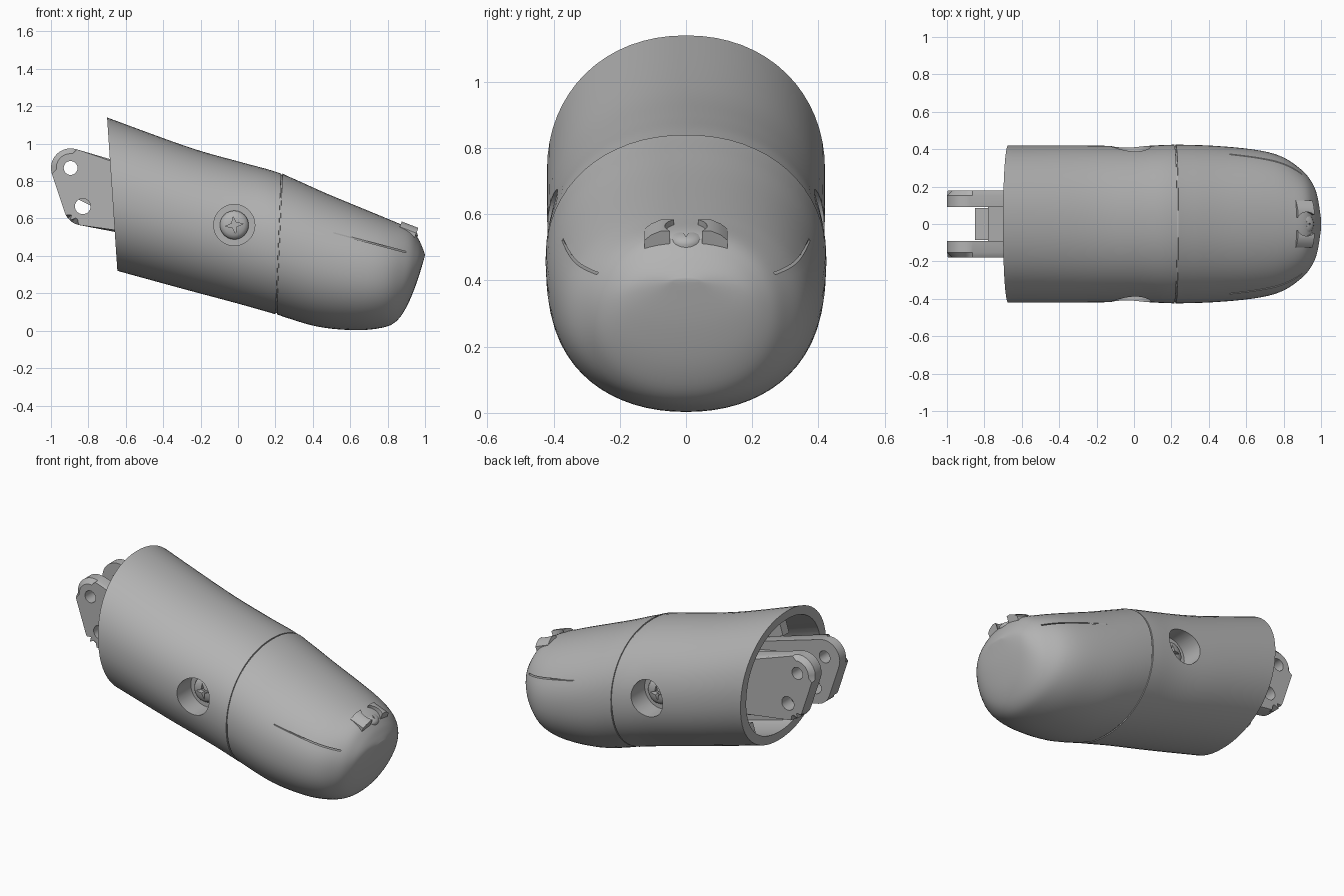
import bpy, bmesh, math
from mathutils import Matrix, Vector

cube = bpy.data.objects.get("Cube")
if cube:
    bpy.data.objects.remove(cube)

GREY = (0.45, 0.45, 0.45, 1)
mat = bpy.data.materials.new("plain grey")
mat.use_nodes = True
mat.diffuse_color = GREY
mat.node_tree.nodes["Principled BSDF"].inputs["Base Color"].default_value = GREY


def finish(name, bm):
    bmesh.ops.recalc_face_normals(bm, faces=bm.faces)
    me = bpy.data.meshes.new(name)
    bm.to_mesh(me)
    bm.free()
    ob = bpy.data.objects.new(name, me)
    bpy.context.collection.objects.link(ob)
    me.materials.append(mat)
    return ob


def activate(ob):
    bpy.ops.object.select_all(action='DESELECT')
    ob.select_set(True)
    bpy.context.view_layer.objects.active = ob


def smooth(ob, angle=32):
    activate(ob)
    bpy.ops.object.shade_smooth_by_angle(angle=math.radians(angle))


def cut(ob, *cutters):
    for c in cutters:
        activate(ob)
        m = ob.modifiers.new("cut", 'BOOLEAN')
        m.object, m.operation, m.solver = c, 'DIFFERENCE', 'EXACT'
        bpy.ops.object.modifier_apply(modifier="cut")
        bpy.data.objects.remove(c)


def mirror_y(ob):
    activate(ob)
    m = ob.modifiers.new("mirror", 'MIRROR')
    m.use_axis = (False, True, False)
    bpy.ops.object.modifier_apply(modifier="mirror")


def prism(name, pts, depth, matrix, chamfer=0):
    """Outline in local XY, extruded along local Z, far rim optionally chamfered."""
    bm = bmesh.new()
    low = [bm.verts.new((x, y, 0)) for x, y in pts]
    high = [bm.verts.new((x, y, depth)) for x, y in pts]
    bm.faces.new(low[::-1])
    top = bm.faces.new(high)
    for i in range(len(pts)):
        j = (i + 1) % len(pts)
        bm.faces.new((low[i], low[j], high[j], high[i]))
    if chamfer:
        bmesh.ops.bevel(bm, geom=list(top.edges), offset=chamfer, segments=1, affect='EDGES')
    bm.transform(matrix)
    return finish(name, bm)


def arc(cx, cy, r, a0, a1, n):
    angles = [math.radians(a0 + (a1 - a0) * i / n) for i in range(n + 1)]
    return [(cx + r * math.cos(a), cy + r * math.sin(a)) for a in angles]


def disc(r, n=32):
    return arc(0, 0, r, 0, 360, n)[:-1]


def rect(x0, x1, y0, y1):
    return [(x0, y0), (x1, y0), (x1, y1), (x0, y1)]


def facing(x, y, z):
    """Local Z points to -y, local Y points up."""
    return Matrix.Translation((x, y, z)) @ Matrix.Rotation(math.pi / 2, 4, 'X')


def ring(st, scale=1.0, n=64, power=2.12):
    tx, tz, bx, bz, w = st
    c = Vector(((tx + bx) / 2, 0, (tz + bz) / 2))
    up = Vector(((tx - bx) / 2, 0, (tz - bz) / 2))
    out = []
    for i in range(n):
        a = 2 * math.pi * i / n
        s, k = [math.copysign(abs(v) ** (2 / power), v) for v in (math.sin(a), math.cos(a))]
        out.append(c + up * k * scale + Vector((0, w * s * scale, 0)))
    return out


def loft(name, rings):
    bm = bmesh.new()
    rows = [[bm.verts.new(p) for p in r] for r in rings]
    n = len(rows[0])
    for a, b in zip(rows, rows[1:]):
        for i in range(n):
            bm.faces.new((a[i], a[(i + 1) % n], b[(i + 1) % n], b[i]))
    bm.faces.new(rows[0])
    bm.faces.new(rows[-1][::-1])
    return finish(name, bm)


def spline(p, q, r, s, t):
    return tuple(b + 0.5 * t * (c - a + t * (2 * a - 5 * b + 4 * c - d + t * (3 * (b - c) + d - a)))
                 for a, b, c, d in zip(p, q, r, s))


# Cross-sections: top x, top z, bottom x, bottom z, half width
stations = [
    (-.70, 1.14, -.645, .32, .42), (-.26, .98, -.28, .22, .42),
    (.02, .90, .0, .145, .416), (.23, .84, .2, .088, .424),
    (.47, .735, .42, .023, .417), (.70, .64, .62, .003, .395),
    (.82, .59, .76, .014, .36), (.92, .545, .84, .045, .30),
    (.965, .49, .90, .125, .245), (.988, .44, .955, .255, .17),
    (1.0, .405, .995, .385, .04)]
rings = []
for i in range(len(stations) - 1):
    p, s = stations[max(i - 1, 0)], stations[min(i + 2, len(stations) - 1)]
    for k in range(5):
        st = spline(p, stations[i], stations[i + 1], s, k / 5)
        rings.append(ring(st))
        if i == 3 and k == 0:  # narrow seam between sleeve and fingertip
            for dx, sc in ((.001, .985), (.007, .985), (.008, 1)):
                rings.append([v + Vector((dx, 0, 0)) for v in ring(st, sc)])
rings.append(ring(stations[-1]))
body = loft("finger_shell", rings)

# Hollow open end
first, second = stations[0], stations[1]
mouth = tuple(a - .1 * (b - a) for a, b in zip(first, second))
cavity = loft("cavity", [ring(mouth, .87), ring(second, .85)])

# Side screw recesses, tip grooves
SX, SZ = -.02, .565
recesses = [prism("recess", disc(.11, 48), .3, facing(SX, y, SZ)) for y in (-.28, .58)]
slope = Matrix.Translation((.51, 0, .52)) @ Matrix.Rotation(.26, 4, 'Y')
path = [(0, .37), (.17, .345), (.29, .29), (.4, .2)]
grooves = [prism("groove", [(x, s * y) for x, y in path] + [(.4, s * .6), (0, s * .6)],
                 .007, slope) for s in (1, -1)]
cut(body, cavity, *recesses, *grooves)
smooth(body)


def screw(name, r, matrix):
    """Domed screw head with a cross slot, axis along local Z."""
    bm = bmesh.new()
    rows = [[bm.verts.new((x, y, z * r)) for x, y in disc(r * f)]
            for f, z in ((1, -.6), (1, .12), (.9, .3), (.7, .42), (.35, .5))]
    for a, b in zip(rows, rows[1:]):
        for i in range(32):
            j = (i + 1) % 32
            bm.faces.new((a[i], a[j], b[j], b[i]))
    bm.faces.new(rows[0][::-1])
    bm.faces.new(rows[-1])
    bm.transform(matrix)
    head = finish(name, bm)
    star = [(r * k * math.cos(i * math.pi / 4), r * k * math.sin(i * math.pi / 4))
            for i, k in enumerate((.62, .2) * 4)]
    cut(head, prism("slot", star, r, matrix @ Matrix.Translation((0, 0, r * .1))))
    smooth(head)


turn = Matrix.Rotation(.15, 4, 'Z')
screw("front_screw", .077, facing(SX, -.28, SZ) @ turn)
screw("back_screw", .077, Matrix.Rotation(math.pi, 4, 'Z') @ facing(-SX, -.28, SZ) @ turn)

# Raised screw mount near the tip
tilt = Matrix.Translation((.905, 0, .535)) @ Matrix.Rotation(.37, 4, 'Y')
side = Matrix(((0, 0, 1, 0), (1, 0, 0, 0), (0, 1, 0, 0), (0, 0, 0, 1)))
half = [(.125, -.06), (.125, .005), (.105, .022), (.075, .035)]
outline = half + [(-y, z) for y, z in half[::-1]]
mount = prism("tip_mount", outline, .095, tilt @ Matrix.Translation((-.045, 0, 0)) @ side)
cut(mount, prism("bore", disc(.064), .2, tilt @ Matrix.Translation((.008, 0, -.025))))
smooth(mount)
screw("tip_screw", .055, tilt @ Matrix.Translation((.008, 0, -.012)))

# Hinge bracket: two arms with pin holes, joined by a web
arm_shape = (arc(-.895, .87, .105, 72, 197, 12) + arc(-.83, .665, .102, 198, 258, 6)
             + [(-.25, .45), (-.25, .79)])
arms = prism("hinge_arms", arm_shape, .09, facing(0, -.09, 0), chamfer=.028)
mirror_y(arms)
cut(arms, *[prism("pin_hole", disc(r), .6, facing(x, .3, z))
            for x, z, r in ((-.895, .87, .037), (-.83, .665, .042))])
smooth(arms)
prism("hinge_web", [(-.78, .60), (-.25, .47), (-.25, .76), (-.78, .86)], .18, facing(0, .09, 0))
prism("hinge_stop", [(-.85, .70), (-.77, .66), (-.77, .82), (-.85, .78)], .17, facing(0, .085, 0))

# Guide ribs inside the open end
for name, z in (("upper_rib", .90), ("lower_rib", .37)):
    axis = Matrix.Translation((-.58, 0, z)) @ Matrix.Rotation(.3, 4, 'Y')
    rib = prism(name, rect(0, .36, .13, .19), .09, axis)
    mirror_y(rib)
